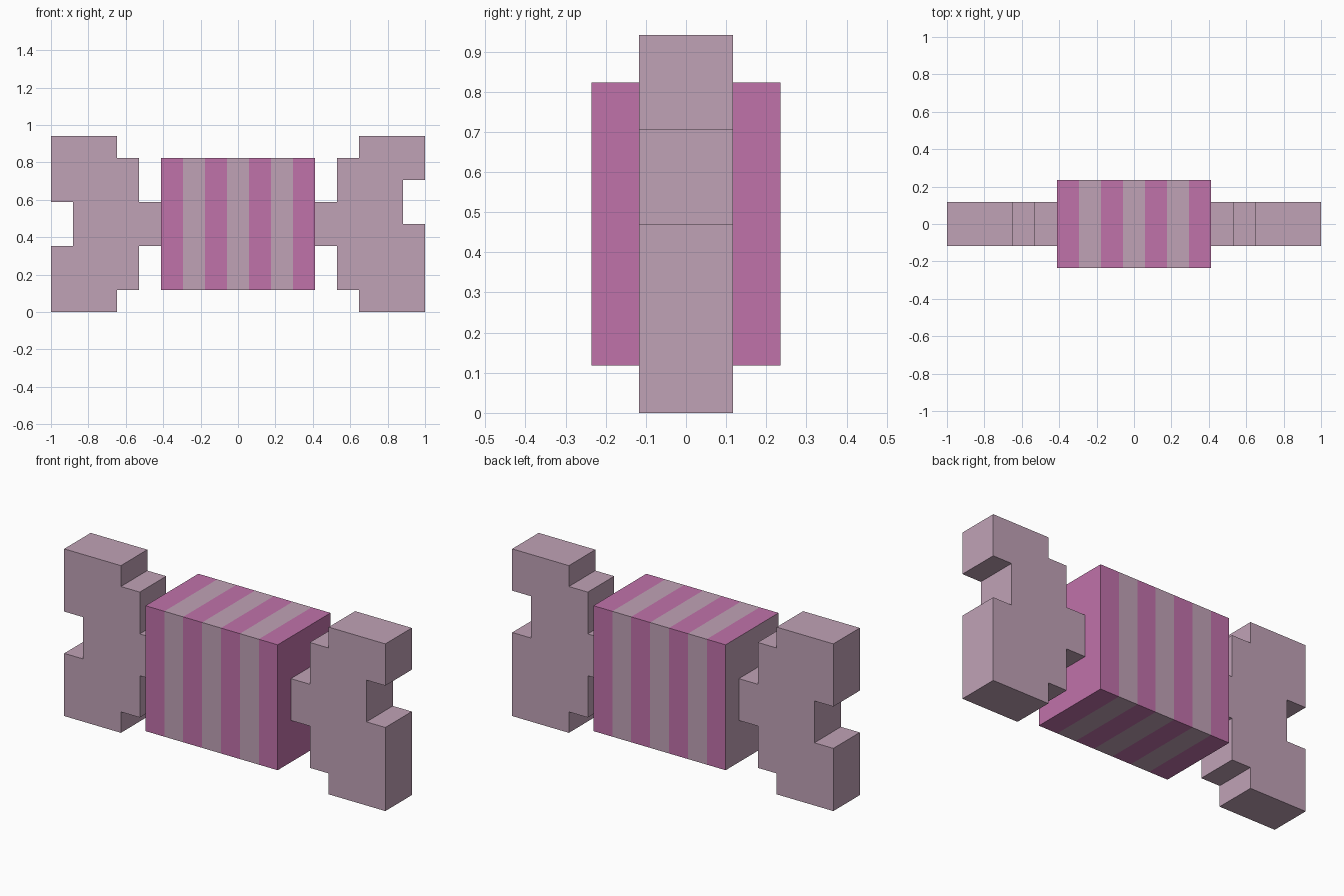
import bpy, bmesh, math
from mathutils import Vector

U = 2 / 17  # one block of the model

if "Cube" in bpy.data.objects:
    bpy.data.objects.remove(bpy.data.objects["Cube"], do_unlink=True)


def make_material(name, rgb):
    mat = bpy.data.materials.new(name)
    mat.use_nodes = True
    mat.diffuse_color = (*rgb, 1)
    mat.node_tree.nodes["Principled BSDF"].inputs["Base Color"].default_value = (*rgb, 1)
    return mat


pink = make_material("pink", (0.527, 0.168, 0.402))
mauve = make_material("pale mauve", (0.527, 0.361, 0.468))


def add_object(name, bm, materials):
    bmesh.ops.recalc_face_normals(bm, faces=bm.faces)
    mesh = bpy.data.meshes.new(name)
    bm.to_mesh(mesh)
    bm.free()
    for mat in materials:
        mesh.materials.append(mat)
    obj = bpy.data.objects.new(name, mesh)
    bpy.context.collection.objects.link(obj)
    return obj


# Candy body: a box sliced into seven alternating stripes
def candy_body():
    bm = bmesh.new()
    bmesh.ops.create_cube(bm, size=1)
    bmesh.ops.scale(bm, vec=Vector((7, 4, 6)) * U, verts=bm.verts)
    bmesh.ops.translate(bm, vec=(0, 0, 4 * U), verts=bm.verts)
    for i in range(6):
        bmesh.ops.bisect_plane(bm, geom=bm.verts[:] + bm.edges[:] + bm.faces[:],
                               plane_co=((i - 2.5) * U, 0, 0), plane_no=(1, 0, 0))
    for face in bm.faces:
        x = face.calc_center_median().x / U + 3.5
        stripe = min(6, math.floor(x))
        face.material_index = stripe % 2
    add_object("candy_body", bm, [pink, mauve])


# Twisted wrapper end: a stepped outline with a notch, extruded in depth
def wrapper_end(name, side, notch):
    outline = [(3.5, 3), (4.5, 3), (4.5, 1), (5.5, 1), (5.5, 0), (8.5, 0),
               (8.5, notch), (7.5, notch), (7.5, notch + 2), (8.5, notch + 2),
               (8.5, 8), (5.5, 8), (5.5, 7), (4.5, 7), (4.5, 5), (3.5, 5)]
    bm = bmesh.new()
    face = bm.faces.new([bm.verts.new((side * x * U, -U, z * U)) for x, z in outline])
    sweep = bmesh.ops.extrude_face_region(bm, geom=[face])
    moved = [v for v in sweep["geom"] if isinstance(v, bmesh.types.BMVert)]
    bmesh.ops.translate(bm, vec=(0, 2 * U, 0), verts=moved)
    add_object(name, bm, [mauve])


candy_body()
wrapper_end("wrapper_end_left", 1, 4)
wrapper_end("wrapper_end_right", -1, 3)
